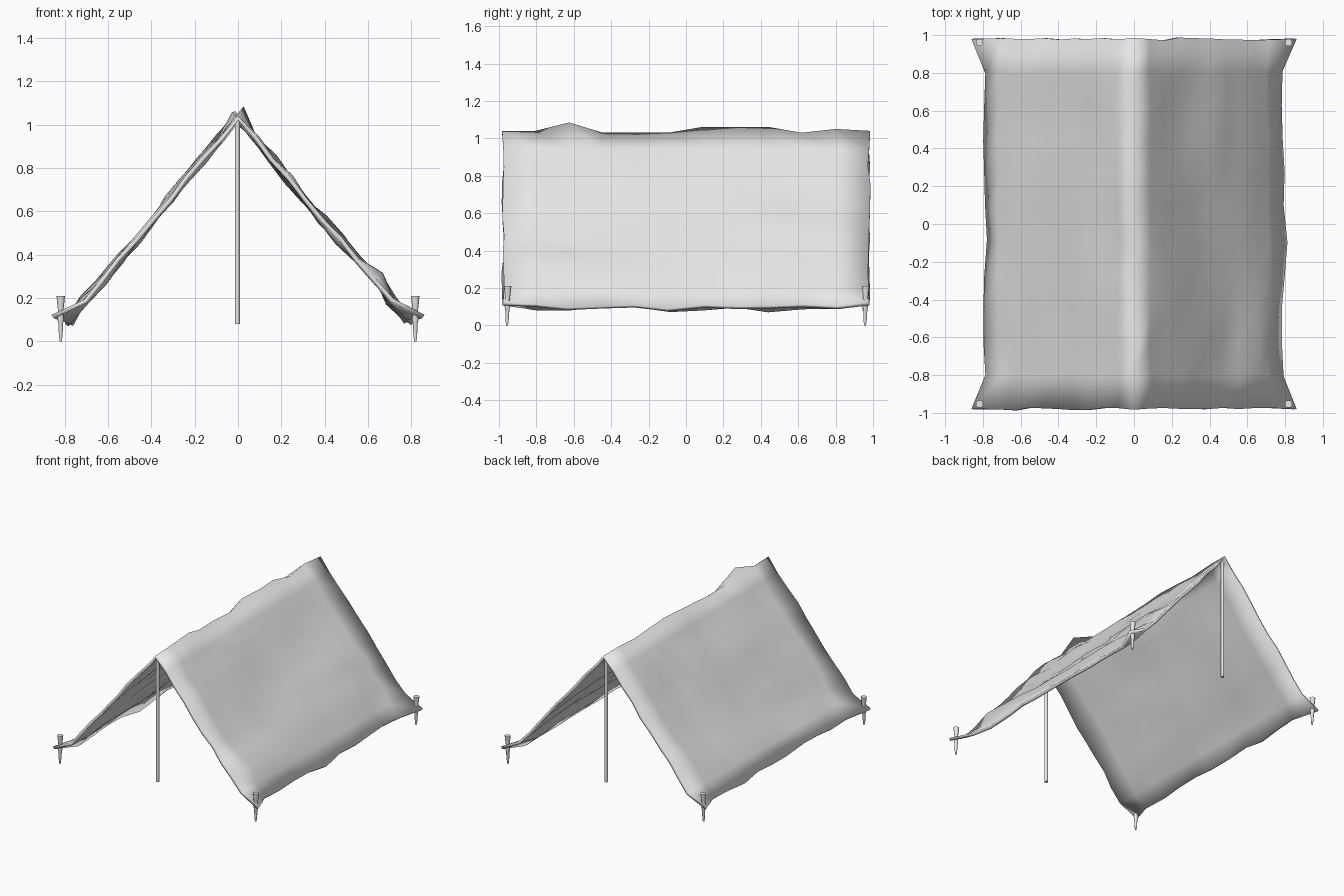
import bpy, bmesh, math, random
from mathutils import Vector

random.seed(4)
old = bpy.data.objects.get("Cube")
if old:
    bpy.data.objects.remove(old, do_unlink=True)

grey = bpy.data.materials.new("light grey")
grey.use_nodes = True
colour = (0.8, 0.8, 0.8, 1)
grey.diffuse_color = colour
grey.node_tree.nodes["Principled BSDF"].inputs["Base Color"].default_value = colour


def finish(name, bm):
    mesh = bpy.data.meshes.new(name)
    bm.to_mesh(mesh)
    bm.free()
    mesh.materials.append(grey)
    obj = bpy.data.objects.new(name, mesh)
    bpy.context.collection.objects.link(obj)
    return obj


def lathe(name, rings, x, y, sides, lean=0.0):
    """Closed round post from (radius, height) rings."""
    bm = bmesh.new()
    loops = []
    for r, z in rings:
        loops.append([bm.verts.new((x + r * math.cos(math.tau * (i + .5) / sides),
                                    y + lean * z + r * math.sin(math.tau * (i + .5) / sides), z))
                      for i in range(sides)])
    for a, b in zip(loops, loops[1:]):
        for i in range(sides):
            j = (i + 1) % sides
            bm.faces.new((a[i], a[j], b[j], b[i]))
    bm.faces.new(loops[0][::-1])
    bm.faces.new(loops[-1])
    for f in bm.faces:
        f.smooth = len(f.verts) == 4
    obj = finish(name, bm)
    bpy.ops.object.select_all(action='DESELECT')
    obj.select_set(True)
    bpy.context.view_layer.objects.active = obj
    bpy.ops.object.shade_smooth_by_angle(angle=math.radians(50))


# Cloth: a grid folded over the ridge, sagging and rumpled, pulled out at the corners
ROWS, COLS = 11, 20
ridge_z = [0, 0, .045, -.01, -.01, -.01, .02, .02, .02, -.01, .01, 0]
ridge_x = [0, -.01, .025, -.01, -.015, 0, -.025, -.01, -.02, 0, -.01, 0]
hem_right = [0, 0, -.01, -.01, .005, .02, 0, .005, -.005, -.01, -.005, 0]
hem_left = [0, -.005, .005, .005, 0, -.015, -.005, 0, .005, 0, -.005, 0]

bm = bmesh.new()
bmesh.ops.create_grid(bm, x_segments=COLS, y_segments=ROWS, size=1)
for v in bm.verts:
    u, side = abs(v.co.x), (1 if v.co.x >= 0 else -1)
    row = round((v.co.y + 1) / 2 * ROWS)
    col = round(u * COLS / 2)
    end = row in (0, ROWS)
    x, z = .785 * u, 1.03 - .935 * u
    y = v.co.y * .98
    bump = 0
    if end:
        # gable edges stay taut and flare to the pegs
        y += random.uniform(-.008, .008)
        bump = random.uniform(-.006, .006)
        if col == COLS // 2:
            x, z, bump = .855, .115, 0
            y = v.co.y * .98
    else:
        y += random.uniform(-.01, .01)
        if col == COLS // 2:
            x += (hem_right if side > 0 else hem_left)[row]
            z += random.uniform(-.022, .012)
        elif col:
            bump = (.009 * math.sin(9 * u + 2 * v.co.y + side)
                    + random.uniform(-.011, .011))
            if side > 0 and col == COLS // 2 - 2:
                bump += .012 + .03 * max(0, 1 - abs(v.co.y + .75) * 3)
    x, z = side * x, z
    if col == 0:
        x, z, bump = ridge_x[row], z + ridge_z[row], 0
    v.co = Vector((x, y, z)) + Vector((side * .766, 0, .643)) * bump
for f in bm.faces:
    f.smooth = True
cloth = finish("canvas_sheet", bm)
solid = cloth.modifiers.new("thickness", 'SOLIDIFY')
solid.thickness = .02
solid.offset = 0

# Two upright poles under the ridge, one at each gable
for name, s in (("front", -1), ("back", 1)):
    lathe(name + "_pole", [(.012, .08), (.012, 1.025)], -.003, s * .955, 12)

# Tapered pegs through the four corners
peg = [(.006, 0), (.010, .04), (.012, .085), (.016, .10), (.013, .14), (.016, .16), (.021, .21)]
for end, sy in (("front", -1), ("back", 1)):
    for flank, sx in (("right", -1), ("left", 1)):
        lathe(f"{end}_{flank}_peg", peg, sx * .818, sy * .957, 8, .02)
